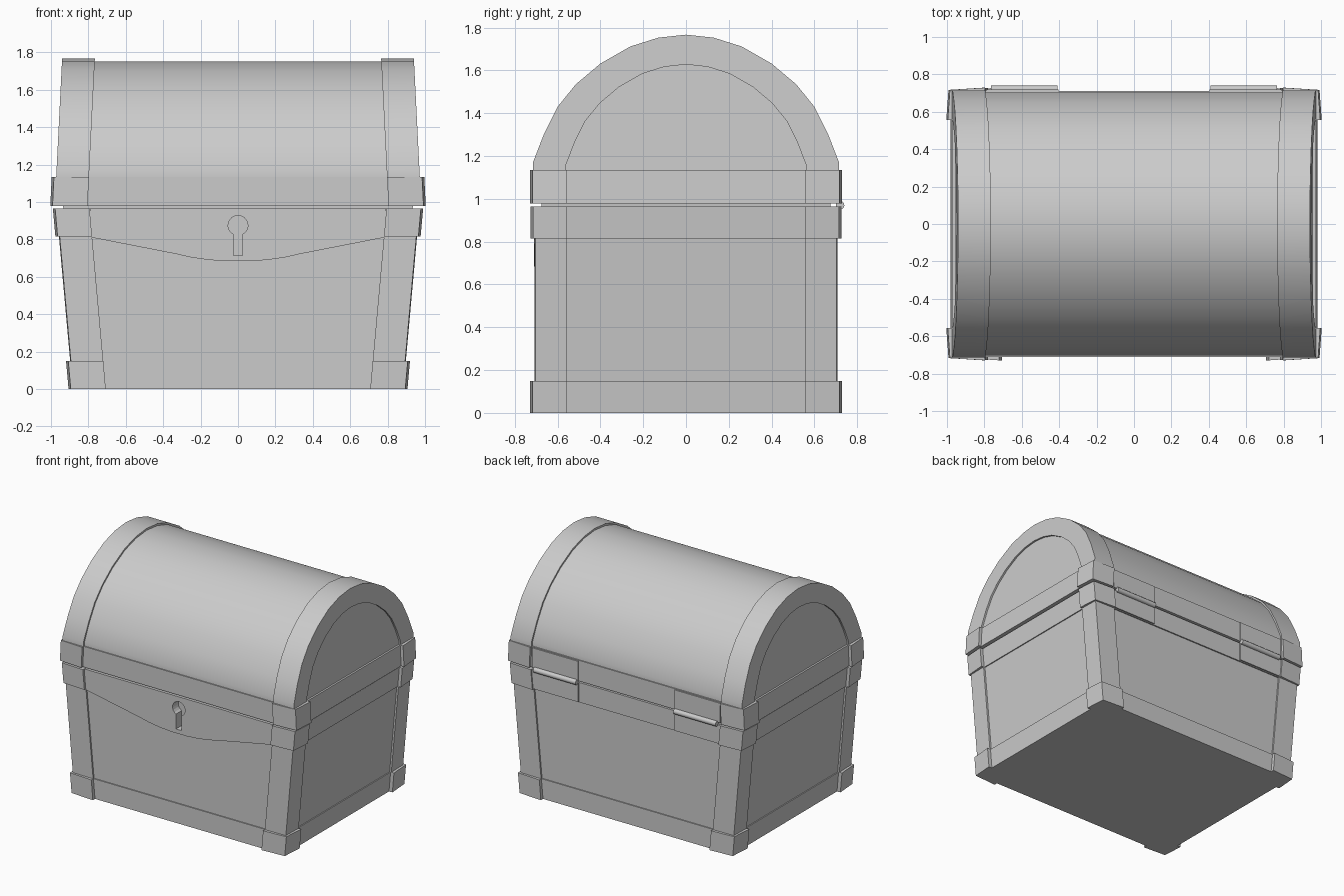
import bpy, bmesh, math

if "Cube" in bpy.data.objects:
    bpy.data.objects.remove(bpy.data.objects["Cube"])

Y = 0.705                      # half depth of the corner strips


def body_x(z):                 # half width of the body, flaring upward
    return 0.882 + 0.09 * z


def lid_x(z):                  # half width of the lid, narrowing upward
    return 0.972 - 0.05 * (z - 1.135)


def skin(name, sections, mirror=(), smooth=False):
    """Bridge closed cross-sections in order and cap both ends."""
    bm = bmesh.new()
    rings = [[bm.verts.new(p) for p in s] for s in sections]
    n = len(rings[0])
    for a, b in zip(rings, rings[1:]):
        for i in range(n):
            j = (i + 1) % n
            bm.faces.new((a[i], a[j], b[j], b[i]))
    bm.faces.new(rings[0])
    bm.faces.new(rings[-1])
    bmesh.ops.recalc_face_normals(bm, faces=bm.faces)
    me = bpy.data.meshes.new(name)
    bm.to_mesh(me)
    bm.free()
    ob = bpy.data.objects.new(name, me)
    bpy.context.collection.objects.link(ob)
    if mirror:
        m = ob.modifiers.new("mirror", 'MIRROR')
        m.use_axis = ['X' in mirror, 'Y' in mirror, False]
        m.use_clip = m.use_mirror_merge = False
    if smooth:
        bpy.ops.object.select_all(action='DESELECT')
        ob.select_set(True)
        bpy.context.view_layer.objects.active = ob
        bpy.ops.object.shade_smooth_by_angle(angle=math.radians(35))
    return ob


def block(name, z0, z1, dx, y, xf=body_x):
    """Four-sided block that follows the flare of the chest."""
    def ring(z):
        x = xf(z) + dx
        return [(x, y, z), (-x, y, z), (-x, -y, z), (x, -y, z)]
    return skin(name, [ring(z0), ring(z1)])


def corner(name, z0, z1, off, xf=body_x, pinch=0.012):
    """L-shaped metal piece wrapped around all four corners."""
    def ring(z):
        x, xo, yo, yi = xf(z), xf(z) + off, Y + off, 0.555
        return [(xo, yi, z), (xo - pinch, yo - pinch, z), (x - 0.175, yo, z),
                (x - 0.175, Y - 0.05, z), (x - 0.05, Y - 0.05, z), (x - 0.05, yi, z)]
    return skin(name, [ring(z0), ring(z1)], 'XY')


def box(name, x0, x1, y0, y1, z0, z1, mirror=''):
    return skin(name, [[(x0, y0, z), (x1, y0, z), (x1, y1, z), (x0, y1, z)]
                       for z in (z0, z1)], mirror)


# body, bands and corner metal
body = block("body", 0.0, 0.965, -0.012, 0.695)
block("bottom_band", 0.0, 0.15, -0.004, 0.703)
corner("corner_strip", 0.0, 0.965, 0.002, pinch=0.004)
corner("bottom_corner", 0.0, 0.15, 0.024)
corner("body_rim_corner", 0.815, 0.965, 0.021)
for s in (-1, 1):
    skin("body_side_band", [[(s * (body_x(z) - d), y, z) for d, y in
         ((0.004, 0.6), (0.05, 0.6), (0.05, -0.6), (0.004, -0.6))] for z in (0.815, 0.965)])
box("body_back_band", -0.8, 0.8, 0.65, 0.705, 0.815, 0.965)
block("inner_lip", 0.95, 0.99, -0.035, 0.675)

# lid base
block("lid_band", 0.978, 1.135, 0.0, 0.71, lid_x)
corner("lid_corner", 0.978, 1.135, 0.024, lid_x)

# arched lid: half profile mirrored into a full arch
half = [(0.715, 1.12), (0.715, 1.17), (0.663, 1.305), (0.60, 1.43), (0.515, 1.535),
        (0.40, 1.632), (0.26, 1.712), (0.13, 1.753)]
arch = half + [(0.0, 1.767)] + [(-y, z) for y, z in reversed(half)]


def scaled(sy, sz):
    return [(y * sy, 1.12 + (z - 1.12) * sz) for y, z in arch]


barrel = scaled(0.982, 0.977)
inner = scaled(0.784, 0.785)
skin("lid_barrel", [[(s * (lid_x(z) - 0.1), y, z) for y, z in barrel] for s in (-1, 1)],
     smooth=True)
skin("lid_end_panel", [[(lid_x(z) - d, y, z) for y, z in barrel] for d in (0.15, 0.014)], 'X')
skin("lid_end_arch", [[(lid_x(oz), oy, oz), (lid_x(oz) - 0.175, oy, oz),
                       (lid_x(iz) - 0.175, iy, iz), (lid_x(iz), iy, iz)]
                      for (oy, oz), (iy, iz) in zip(arch, inner)], 'X', smooth=True)

# lock plate with curved lower edge
curve = [(0.79, 0.965), (0.79, 0.812), (0.33, 0.722), (0.25, 0.704), (0.16, 0.691), (0.07, 0.684)]
outline = curve + [(-x, z) for x, z in reversed(curve)]
plate = skin("lock_plate", [[(x, y, z) for x, z in outline] for y in (-0.66, -0.709)])

# keyhole recess
key = [(-0.024, 0.715), (0.024, 0.715)]
for i in range(17):
    a = math.radians(-63 + 306 * i / 16)
    key.append((0.053 * math.cos(a), 0.875 + 0.053 * math.sin(a)))
cutter = skin("keyhole_cutter", [[(x, y, z) for x, z in key] for y in (-0.64, -0.76)])
cutter.hide_render = True
cutter.display_type = 'WIRE'
cutter.hide_set(True)
for ob in (body, plate):
    m = ob.modifiers.new("keyhole", 'BOOLEAN')
    m.operation, m.solver, m.object = 'DIFFERENCE', 'EXACT', cutter

# back hinges
box("hinge_upper_leaf", 0.405, 0.79, 0.68, 0.718, 0.982, 1.13, 'X')
box("hinge_lower_leaf", 0.405, 0.79, 0.68, 0.716, 0.82, 0.962, 'X')
ring = [(0.72 + 0.02 * math.cos(i * math.pi / 6), 0.97 + 0.02 * math.sin(i * math.pi / 6))
        for i in range(12)]
skin("hinge_pin", [[(x, y, z) for y, z in ring] for x in (0.41, 0.765)], 'X', smooth=True)
